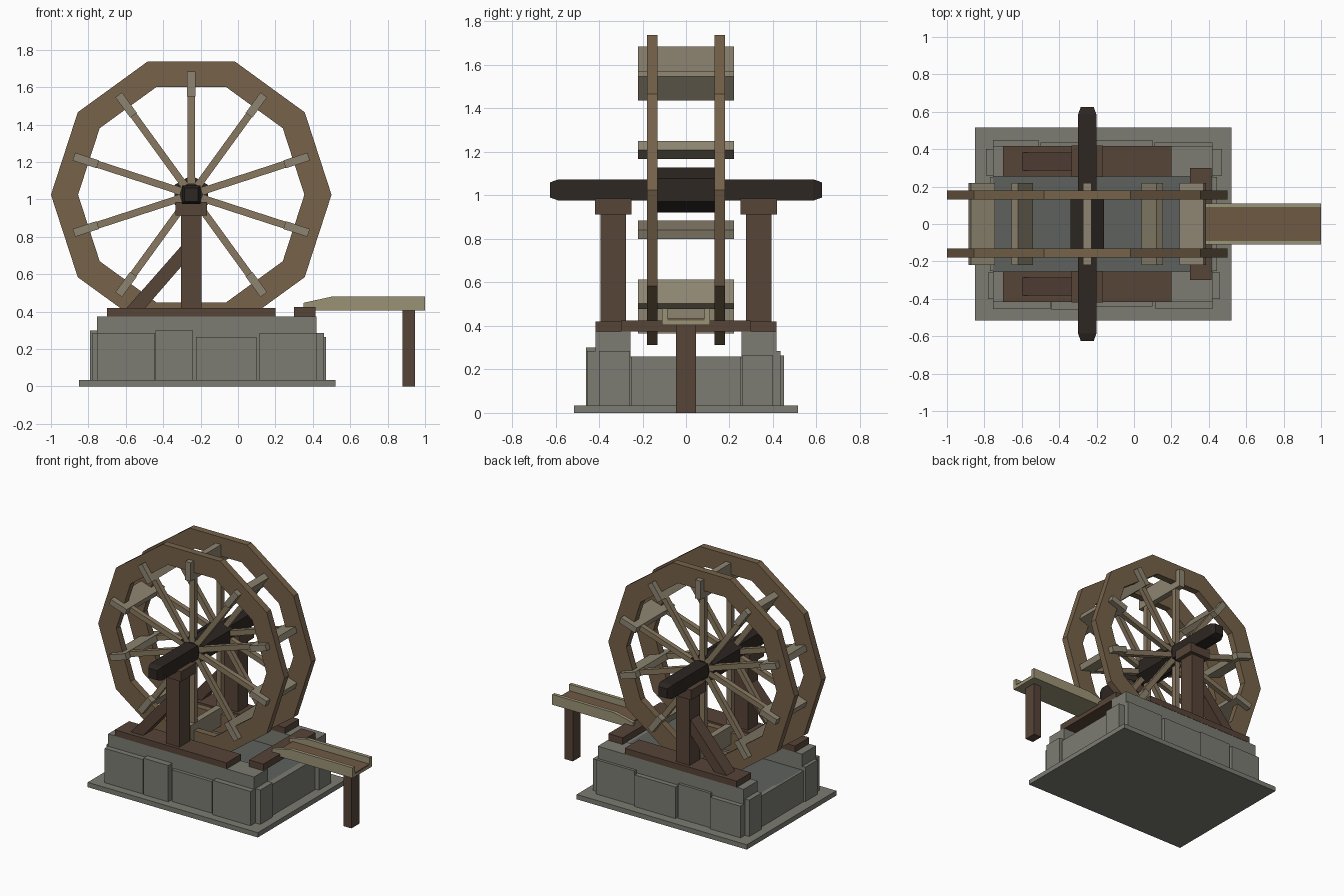
import bpy, math
from mathutils import Matrix, Vector

if "Cube" in bpy.data.objects:
    bpy.data.objects.remove(bpy.data.objects["Cube"])

CX, CZ = -0.25, 1.025      # wheel axis
N = 10                     # wheel sides


def mat(name, r, g, b):
    m = bpy.data.materials.new(name)
    m.diffuse_color = (r, g, b, 1)
    m.use_nodes = True
    m.node_tree.nodes["Principled BSDF"].inputs["Base Color"].default_value = m.diffuse_color
    return m


STONE = mat("stone", .20, .20, .17)
FLOOR = mat("wet_stone", .11, .12, .11)
DARK = mat("dark_wood", .095, .058, .04)
RIM = mat("rim_wood", .18, .122, .068)
SPOKE = mat("spoke_wood", .25, .19, .115)
PADDLE = mat("paddle_wood", .27, .235, .165)
AXLE = mat("axle_wood", .026, .02, .016)
TROUGH = mat("trough_wood", .33, .29, .18)
PLANK = mat("plank_wood", .16, .10, .06)


def obj(name, verts, faces, m):
    me = bpy.data.meshes.new(name)
    me.from_pydata(verts, [], faces)
    me.materials.append(m)
    o = bpy.data.objects.new(name, me)
    bpy.context.collection.objects.link(o)
    return o


def loft(name, rings, m):
    """Join equal rings of points and cap both ends."""
    n = len(rings[0])
    faces = [(k * n + i, k * n + (i + 1) % n, (k + 1) * n + (i + 1) % n, (k + 1) * n + i)
             for k in range(len(rings) - 1) for i in range(n)]
    faces += [tuple(reversed(range(n))), tuple(range((len(rings) - 1) * n, len(rings) * n))]
    return obj(name, [p for r in rings for p in r], faces, m)


def prism(name, pts, y0, y1, m):
    """Extrude an xz profile (clockwise seen from the front) along y."""
    return loft(name, [[(x, y, z) for x, z in pts] for y in (y0, y1)], m)


def box(name, x0, x1, y0, y1, z0, z1, m):
    return prism(name, [(x0, z0), (x0, z1), (x1, z1), (x1, z0)], y0, y1, m)


def polar(r, a):
    return CX + r * math.cos(a), CZ + r * math.sin(a)


def radial(name, r0, r1, w, y0, y1, a, m):
    """Bar lying along a wheel radius."""
    o = box(name, r0, r1, y0, y1, -w / 2, w / 2, m)
    o.data.transform(Matrix.Translation(Vector((CX, 0, CZ))) @ Matrix.Rotation(-a, 4, 'Y'))


# stone plinth: slab, channel floor, two side walls
box("base_slab", -.85, .52, -.515, .515, 0, .035, STONE)
box("channel_bed", -.755, .42, -.255, .255, .035, .25, STONE)
box("channel_floor", -.755, .42, -.255, .255, .25, .26, FLOOR)
for s, side in ((-1, "front"), (1, "back")):
    a, b = sorted((s * .255, s * .415))
    box(side + "_wall", -.755, .42, a, b, .035, .375, STONE)

# facing stones: start, end, outward reach, height
fronts = [(-.755, -.447, .455, .285), (-.44, -.24, .46, .30),
          (-.225, .10, .44, .265), (.115, .42, .455, .285)]
backs = [(-.755, -.51, .45, .265), (-.50, -.24, .435, .285),
         (-.23, .10, .45, .265), (.11, .42, .435, .285)]
for i, (a, b, d, h) in enumerate(fronts):
    box(f"front_stone_{i}", a, b, -d, -.40, .035, h, STONE)
for i, (a, b, d, h) in enumerate(backs):
    box(f"back_stone_{i}", a, b, .40, d, .035, h, STONE)
ends = [(-.40, -.258, .46, .285), (-.25, .25, .445, .26), (.258, .40, .47, .265)]
for i, (a, b, d, h) in enumerate(ends):
    box(f"right_stone_{i}", .40, d, a, b, .035, h, STONE)
lefts = [(-.40, -.258, -.78, .285), (-.25, .25, -.77, .26), (.258, .40, -.79, .30)]
for i, (a, b, d, h) in enumerate(lefts):
    box(f"left_stone_{i}", d, -.74, a, b, .035, h, STONE)

# bearing frames on both walls
for s, side in ((-1, "front"), (1, "back")):
    def span(half):
        return s * .335 - half, s * .335 + half
    box(side + "_sill", -.70, .20, *span(.082), .375, .42, DARK)
    box(side + "_post", -.305, -.195, *span(.059), .42, .915, DARK)
    box(side + "_bearing_cap", -.335, -.165, *span(.084), .913, .985, DARK)
    prism(side + "_brace", [(-.595, .42), (-.30, .755), (-.30, .645), (-.495, .42)],
          *span(.048), DARK)

# axle with tapered ends, hexagonal hub
sq = [(-1, -1), (-1, 1), (1, 1), (1, -1)]
loft("axle", [[(CX + x * h, y, CZ + z * h) for x, z in sq]
              for y, h in ((-.625, .035), (-.585, .049), (.585, .049), (.625, .035))], AXLE)
prism("hub", [polar(.104, math.radians(90 - 60 * i)) for i in range(6)], -.17, .17, AXLE)

# wheel rims: flat ten-sided rings
for s, side in ((-1, "front"), (1, "back")):
    y0, y1 = s * .155 - .025, s * .155 + .025
    verts, faces = [], []
    for i in range(N):
        a = -math.tau * i / N
        for r, y in ((.75, y0), (.75, y1), (.605, y1), (.605, y0)):
            x, z = polar(r, a)
            verts.append((x, y, z))
        j = (i + 1) % N
        faces += [(4 * i + k, 4 * i + (k + 1) % 4, 4 * j + (k + 1) % 4, 4 * j + k)
                  for k in range(4)]
    rim = obj(side + "_rim", verts, faces, RIM)
    # spokes in the plane of the rim
    for i in range(N):
        radial(f"{side}_spoke_{i}", .06, .63, .038, s * .155 - .018, s * .155 + .018,
               math.tau * (i + .5) / N, SPOKE)

# paddles through both rims
for i in range(N):
    radial(f"paddle_{i}", .525, .66, .044, -.22, .22, math.tau * (i + .5) / N, PADDLE)

# water trough, its beam and leg
box("trough_beam", .30, .415, -.30, .30, .375, .424, DARK)
box("trough_bottom", .38, 1.0, -.086, .086, .405, .425, TROUGH)
box("trough_lining", .38, .999, -.086, .086, .425, .433, PLANK)
for s, side in ((-1, "front"), (1, "back")):
    a, b = sorted((s * .085, s * .11))
    prism(side + "_trough_wall", [(.35, .424), (.35, .447), (.50, .48), (1.0, .48),
                                  (1.0, .405), (.40, .405)], a, b, TROUGH)
box("trough_leg", .88, .945, -.045, .045, 0, .405, DARK)

# make all face normals point outward
import bmesh
for o in bpy.data.objects:
    bm = bmesh.new()
    bm.from_mesh(o.data)
    bmesh.ops.recalc_face_normals(bm, faces=bm.faces)
    bm.to_mesh(o.data)
    bm.free()
